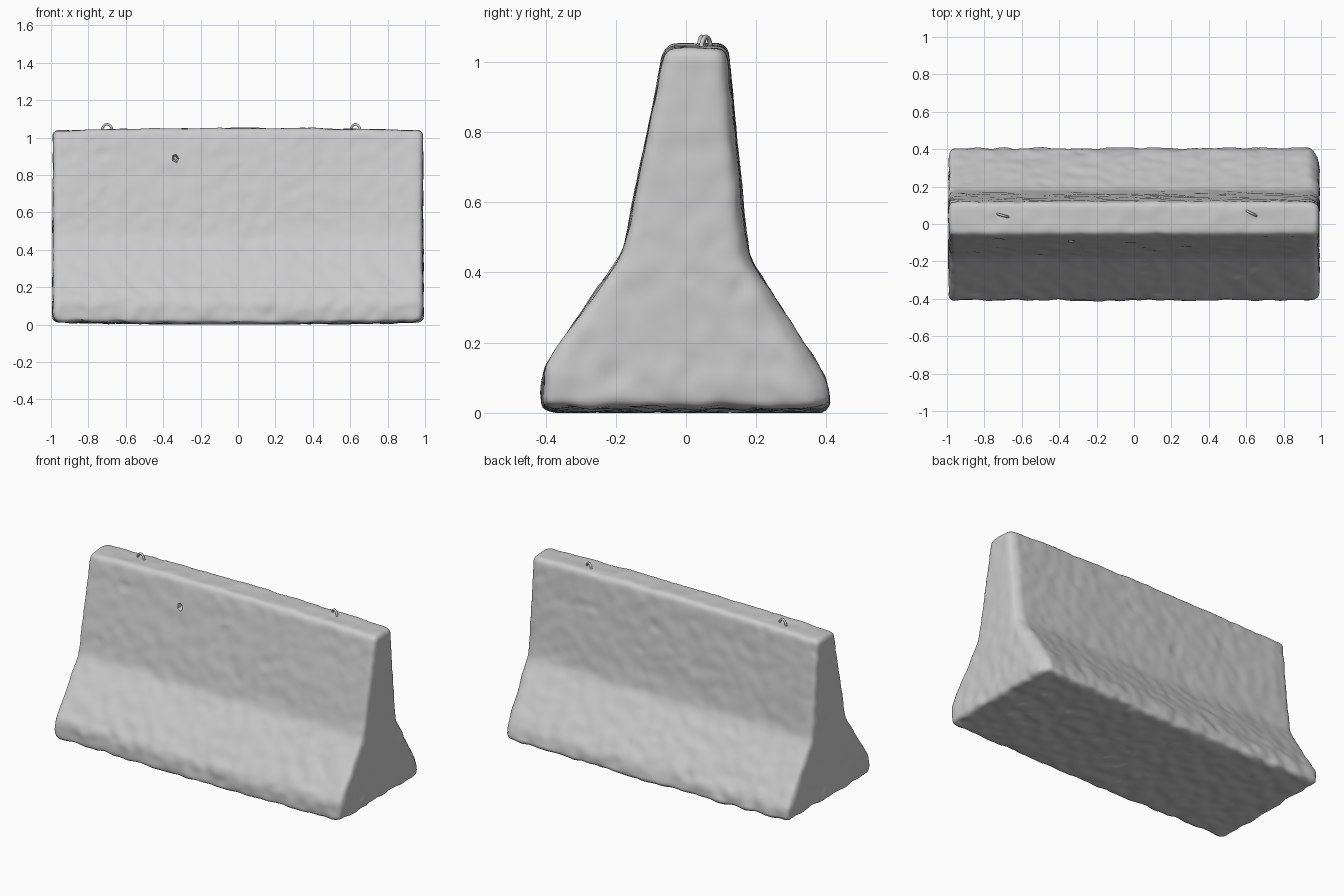
import bpy, bmesh, math
from mathutils import Vector, noise

cube = bpy.data.objects.get("Cube")
if cube:
    bpy.data.objects.remove(cube, do_unlink=True)


def make_material(name, colour):
    mat = bpy.data.materials.new(name)
    mat.use_nodes = True
    mat.diffuse_color = colour
    mat.node_tree.nodes["Principled BSDF"].inputs["Base Color"].default_value = colour
    return mat


def add_object(name, data, mat=None):
    obj = bpy.data.objects.new(name, data)
    bpy.context.collection.objects.link(obj)
    if mat:
        data.materials.append(mat)
    return obj


def bake_modifiers(obj):
    graph = bpy.context.evaluated_depsgraph_get()
    mesh = bpy.data.meshes.new_from_object(obj.evaluated_get(graph))
    obj.modifiers.clear()
    obj.data = mesh


concrete = make_material("concrete grey", (0.6, 0.6, 0.6, 1))

# Barrier body: side profile (y, z) extruded along x
profile = [(-0.41, 0.015), (0.41, 0.015), (0.40, 0.10), (0.18, 0.44),
           (0.165, 0.55), (0.118, 1.038), (-0.06, 1.038), (-0.178, 0.46), (-0.405, 0.13)]
bm = bmesh.new()
end = bm.faces.new([bm.verts.new((-0.99, y, z)) for y, z in profile])
side = bmesh.ops.extrude_face_region(bm, geom=[end])
bmesh.ops.translate(bm, vec=(1.98, 0, 0),
                    verts=[g for g in side["geom"] if isinstance(g, bmesh.types.BMVert)])
bmesh.ops.recalc_face_normals(bm, faces=bm.faces)
mesh = bpy.data.meshes.new("barrier_body")
bm.to_mesh(mesh)
bm.free()
body = add_object("barrier_body", mesh, concrete)

# Rounded arrises, then an even dense surface for weathering
bevel = body.modifiers.new("rounded arrises", 'BEVEL')
bevel.width = 0.026
bevel.segments = 3
bevel.limit_method = 'ANGLE'
bevel.angle_limit = math.radians(15)
remesh = body.modifiers.new("even surface", 'REMESH')
remesh.mode = 'VOXEL'
remesh.voxel_size = 0.014
bake_modifiers(body)

# Weathering: gentle waves, small lumps that are rougher near the ground, bowed top and base
bm = bmesh.new()
bm.from_mesh(body.data)
for _ in range(2):
    bmesh.ops.smooth_vert(bm, verts=bm.verts, factor=0.5,
                          use_axis_x=True, use_axis_y=True, use_axis_z=True)
bm.normal_update()
moves = []
for v in bm.verts:
    p = v.co
    rough = 0.004 + 0.006 * max(0, 1 - p.z / 0.3)
    amount = 0.004 * noise.noise(p * 4) + rough * noise.noise(p * 14)
    amount -= 0.012 * max(0, noise.noise(p * 9 + Vector((5, 3, 1))) - 0.35)
    bow = 0.012 * (1 - p.x ** 2) * (2 * p.z - 1)
    chip = max(0, p.x - 0.94) / 0.05 * 0.12 * max(0, p.y)
    moves.append(v.normal * amount + Vector((0, -chip, bow)))
for v, move in zip(bm.verts, moves):
    v.co += move
    v.co.z = max(v.co.z, 0)
bm.to_mesh(body.data)
bm.free()

# Chipped pit in the upper front face
bm = bmesh.new()
bmesh.ops.create_cone(bm, cap_ends=True, segments=5, radius1=0.042, radius2=0.012, depth=0.08)
mesh = bpy.data.meshes.new("pit_cutter")
bm.to_mesh(mesh)
bm.free()
cutter = add_object("pit_cutter", mesh, concrete)
cutter.location = (-0.335, -0.098, 0.89)
cutter.rotation_euler = (math.radians(-90), math.radians(-18), 0)
cutter.scale = (0.75, 1, 1)
cutter.hide_render = True
cutter.hide_viewport = False
cut = body.modifiers.new("pit", 'BOOLEAN')
cut.object = cutter
cut.solver = 'EXACT'
bake_modifiers(body)
bpy.data.objects.remove(cutter, do_unlink=True)

bpy.context.view_layer.objects.active = body
body.select_set(True)
bpy.ops.object.shade_smooth_by_angle(angle=math.radians(40))
body.select_set(False)


# Lifting loops: bent bar set in the top
def lifting_loop(name, x, y, turn):
    curve = bpy.data.curves.new(name, 'CURVE')
    curve.dimensions = '3D'
    curve.bevel_depth = 0.0065
    curve.bevel_resolution = 2
    curve.use_fill_caps = True
    line = curve.splines.new('POLY')
    steps = 12
    line.points.add(steps)
    for i, point in enumerate(line.points):
        a = math.pi * i / steps
        point.co = (0.031 * math.cos(a), 0, 0.045 * math.sin(a), 1)
    obj = add_object(name, curve, concrete)
    obj.location = (x, y, 1.026)
    obj.rotation_euler.z = math.radians(turn)


lifting_loop("right_lifting_loop", -0.70, 0.045, -16)
lifting_loop("left_lifting_loop", 0.628, 0.057, -28)
